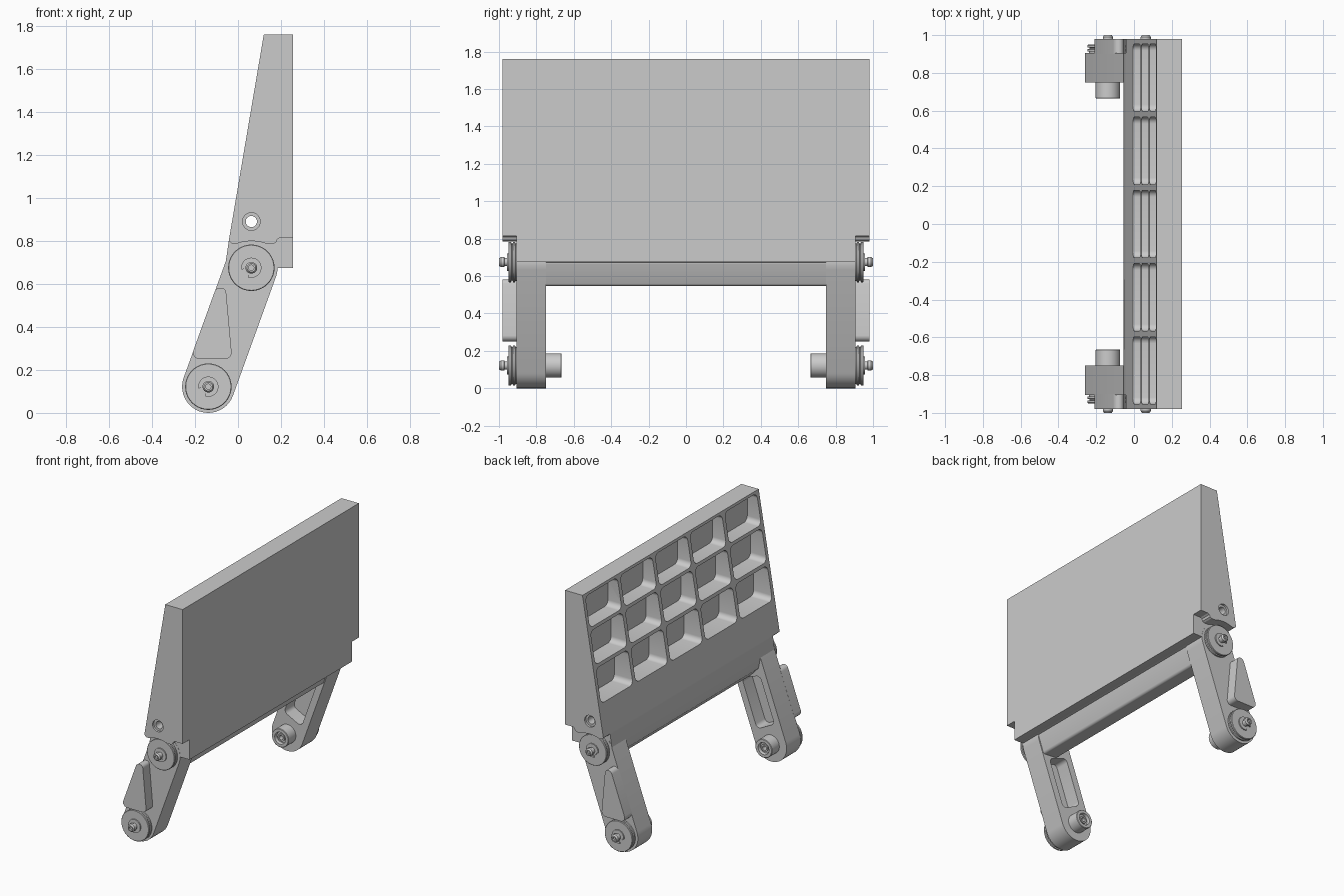
import bpy, bmesh, math
from mathutils import Vector

if "Cube" in bpy.data.objects:
    bpy.data.objects.remove(bpy.data.objects["Cube"])

PIVOT, FOOT = (0.062, 0.675), (-0.138, 0.122)


def finish(name, bm):
    bmesh.ops.remove_doubles(bm, verts=bm.verts, dist=1e-5)
    bmesh.ops.recalc_face_normals(bm, faces=bm.faces)
    me = bpy.data.meshes.new(name)
    bm.to_mesh(me)
    bm.free()
    ob = bpy.data.objects.new(name, me)
    bpy.context.collection.objects.link(ob)
    return ob


def prism(name, pts, a, b, axis='y'):
    """Extrude a 2D outline: (x, z) along y, or (y, z) along x."""
    bm = bmesh.new()
    put = (lambda p, t: (p[0], t, p[1])) if axis == 'y' else (lambda p, t: (t, p[0], p[1]))
    lo = [bm.verts.new(put(p, a)) for p in pts]
    hi = [bm.verts.new(put(p, b)) for p in pts]
    bm.faces.new(lo)
    bm.faces.new(hi)
    for i in range(len(pts)):
        j = (i + 1) % len(pts)
        bm.faces.new((lo[i], lo[j], hi[j], hi[i]))
    return finish(name, bm)


def rounded(pts, r, n=5):
    """Fillet every corner of a 2D outline."""
    out = []
    for i, p in enumerate(pts):
        p = Vector(p)
        a, b = Vector(pts[i - 1]) - p, Vector(pts[(i + 1) % len(pts)]) - p
        half = a.angle(b) / 2
        d = min(r / math.tan(half), a.length * .48, b.length * .48)
        rr = d * math.tan(half)
        c = p + (a.normalized() + b.normalized()).normalized() * rr / math.sin(half)
        v0, v1 = p + a.normalized() * d - c, p + b.normalized() * d - c
        for k in range(n + 1):
            v = v0.lerp(v1, k / n).normalized() * rr
            out.append(tuple(c + v))
    return out


def circle(c, r, n=32):
    return [(c[0] + r * math.cos(2 * math.pi * i / n),
             c[1] + r * math.sin(2 * math.pi * i / n)) for i in range(n)]


def lathe(name, prof, c, side, n=40):
    """Revolve (radius, y) points about a y-parallel axis through c."""
    bm = bmesh.new()
    vs = [bm.verts.new((c[0] + r, side * y, c[1])) for r, y in prof]
    es = [bm.edges.new(e) for e in zip(vs, vs[1:])]
    bmesh.ops.spin(bm, geom=vs + es, cent=(c[0], 0, c[1]), axis=(0, 1, 0),
                   angle=2 * math.pi, steps=n)
    ob = finish(name, bm)
    smooth(ob)
    return ob


def cut(target, cutter):
    m = target.modifiers.new("cut", 'BOOLEAN')
    m.operation, m.solver, m.object = 'DIFFERENCE', 'EXACT', cutter
    cutter.hide_render = True
    with bpy.context.temp_override(object=target, active_object=target):
        bpy.ops.object.modifier_apply(modifier=m.name)
    bpy.data.objects.remove(cutter)


def smooth(ob):
    bpy.ops.object.select_all(action='DESELECT')
    ob.select_set(True)
    bpy.context.view_layer.objects.active = ob
    bpy.ops.object.shade_smooth_by_angle(angle=math.radians(30))


# Wedge panel
panel = prism("wedge_panel", [(.12, 1.76), (.255, 1.76), (.255, .675), (.185, .675),
                              (.06, .62), (-.045, .66), (-.056, .71), (-.043, .8)], -.98, .98)

# Recess at each panel end for the pivot discs, and the countersunk cross hole
recess = [(-.2, .5), (.4, .5), (.4, .815), (.195, .815), (.183, .808), (.177, .793),
          (.165, .786), (.135, .786), (.1, .796), (.062, .8), (.024, .796), (-.012, .785),
          (-.03, .788), (-.045, .802), (-.2, .802)]
for s in (-1, 1):
    cut(panel, prism("recess_cutter", recess, s * .905, s * 1.1))
    cut(panel, prism("sink_cutter", circle((.062, .89), .041), s * .965, s * 1.1))
cut(panel, prism("hole_cutter", circle((.062, .89), .026), -1.2, 1.2))

# Pockets in the sloping face, 5 columns by 3 rows
for z0, z1, floor in ((1.53, 1.742, .19), (1.28, 1.508, .165), (1.02, 1.256, .14)):
    for col in range(-2, 3):
        y = col * .3875
        rect = [(y - .178, z0), (y + .178, z0), (y + .178, z1), (y - .178, z1)]
        cut(panel, prism("pocket_cutter", rounded(rect, .035), -.4, floor, 'x'))
smooth(panel)

# Cross bar below the panel
bar = prism("cross_bar", rounded([(.185, .68), (.138, .545), (.03, .555), (-.04, .63),
                                  (-.054, .70), (.06, .75)], .02), -.76, .76)
smooth(bar)

# Leg outline: capsule between foot and pivot
R = .122
ang = math.atan2(PIVOT[1] - FOOT[1], PIVOT[0] - FOOT[0])
capsule = []
for c, start in ((PIVOT, ang - math.pi / 2), (FOOT, ang + math.pi / 2)):
    capsule += [(c[0] + R * math.cos(start + math.pi * i / 20),
                 c[1] + R * math.sin(start + math.pi * i / 20)) for i in range(21)]


def on_leg(along, across):
    return (FOOT[0] + along * math.cos(ang) + across * math.sin(ang),
            FOOT[1] + along * math.sin(ang) - across * math.cos(ang))


pad_outline = rounded([(-.222, .25), (-.027, .25), (-.057, .582), (-.102, .582)], .03)
window = rounded([on_leg(.13, -.075), on_leg(.11, .075), on_leg(.46, .075), on_leg(.46, -.075)], .03)

# Grooved disc with bolt, and hollow boss inside the foot
disc = [(0, .895), (.1, .895), (.1, .912), (.108, .914), (.108, .925), (.098, .927),
        (.098, .933), (.108, .935), (.108, .946), (.105, .949), (.036, .949), (.036, .955),
        (.022, .956), (.022, .97), (.027, .972), (.027, .99), (.02, 1.0), (.012, 1.0),
        (.012, .988), (0, .988)]
boss = [(0, .77), (.065, .77), (.065, .668), (.062, .665), (.042, .665), (.038, .685),
        (.026, .685), (.026, .675), (.015, .675), (.015, .72), (0, .72)]
for s, tag in ((-1, "near"), (1, "far")):
    leg = prism("leg_" + tag, capsule, s * .748, s * .906)
    cut(leg, prism("window_cutter", window, s * .6, s * .85))
    smooth(leg)
    smooth(prism("leg_pad_" + tag, pad_outline, s * .9, s * .98))
    lathe("foot_boss_" + tag, boss, FOOT, s)
    for c, where in ((PIVOT, "pivot"), (FOOT, "foot")):
        lathe(f"{where}_disc_{tag}", disc, c, s)
        # Retaining clip round the bolt
        arc = [math.radians(250 + 300 * i / 24) for i in range(25)]
        clip = [(c[0] + .047 * math.cos(a), c[1] + .047 * math.sin(a)) for a in arc]
        clip += [(c[0] + .03 * math.cos(a), c[1] + .03 * math.sin(a)) for a in reversed(arc)]
        smooth(prism(f"{where}_clip_{tag}", clip, s * .945, s * .957))
